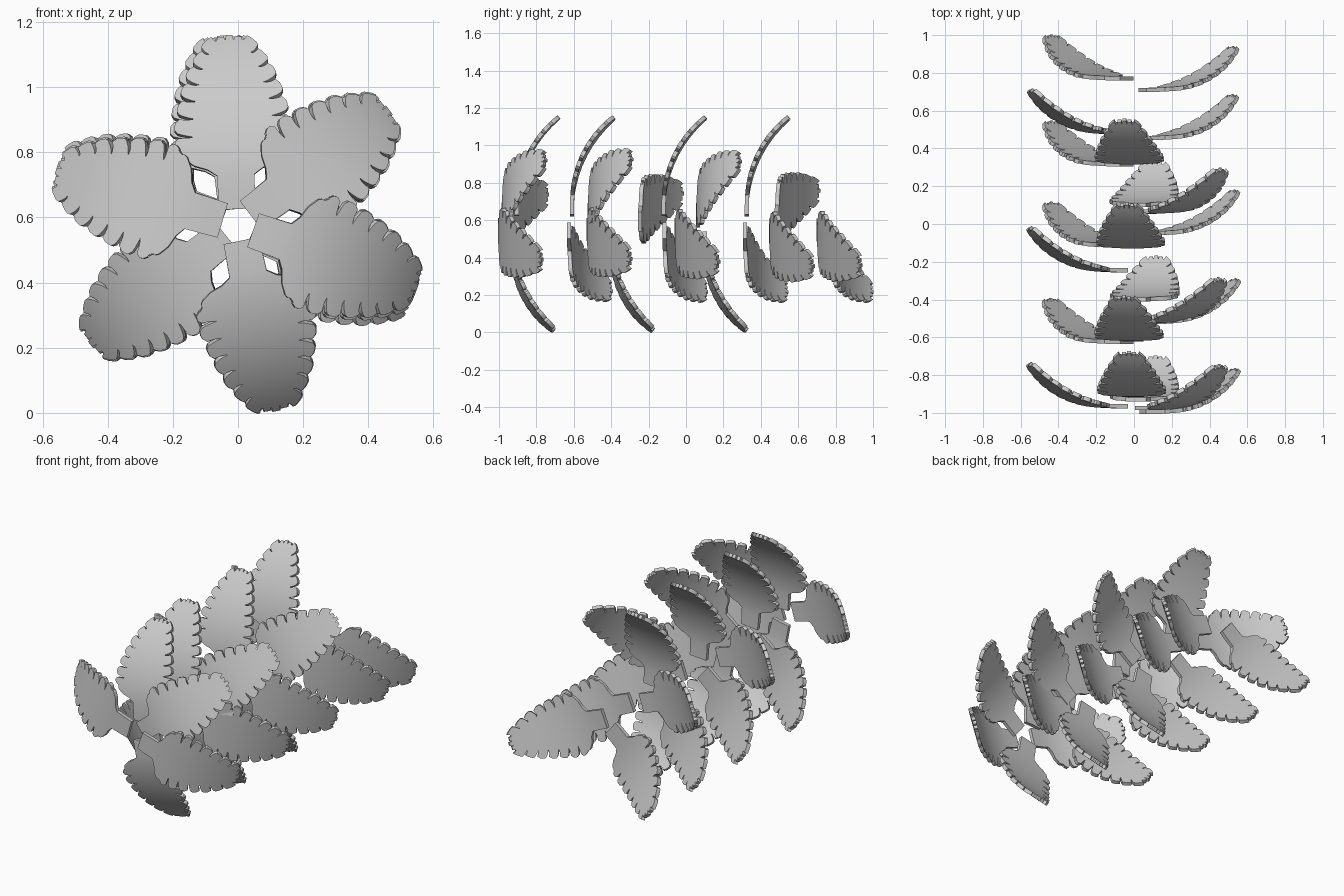
import bpy, bmesh, math, random
from mathutils import Matrix, Vector

if "Cube" in bpy.data.objects:
    bpy.data.objects.remove(bpy.data.objects["Cube"])

random.seed(4)
R, PHI = 0.612, 0.876          # bend radius and angle of a leaf
CENTRE_Z = 0.577

# half width of the leaf along its length (u: 0 stem .. 1 tip)
WIDTH = [(-0.1, .055), (.10, .058), (.135, .085), (.16, .125), (.20, .155), (.28, .178),
         (.38, .176), (.54, .158), (.72, .128), (.87, .088), (.96, .06), (1.0, .045)]


def width(u):
    for (a, wa), (b, wb) in zip(WIDTH, WIDTH[1:]):
        if u <= b:
            return wa + (wb - wa) * (u - a) / (b - a)
    return WIDTH[-1][1]


def core(u):
    # solid middle of the blade, inside the slits
    k = 1 - .30 * min(1, max(0, (u - .22) / .1))
    return width(u) * k


def place(u, t):
    # leaf space: x across, y bend, z outward
    if u < 0:
        return Vector((t, 0, .10 + R * PHI * u))
    return Vector((t, R * (1 - math.cos(u * PHI)), .10 + R * math.sin(u * PHI)))


def patch(bm, func, n, m):
    g = [[bm.verts.new(func(i / n, j / m)) for j in range(m + 1)] for i in range(n + 1)]
    for i in range(n):
        for j in range(m):
            bm.faces.new((g[i][j], g[i][j + 1], g[i + 1][j + 1], g[i + 1][j]))


def make_leaf_mesh():
    bm = bmesh.new()
    lobes = 7
    edges = [.22 + .75 * i / lobes for i in range(lobes + 1)]
    # stem and blade middle, rows matched to the lobes
    rows = [-.095, 0, .10, .12, .135, .147, .16, .18, .20, .22]
    for a, b in zip(edges, edges[1:]):
        rows += [a + (b - a) * k / 4 for k in range(1, 5)]
    for a, b in zip(rows, rows[1:]):
        patch(bm, lambda p, q: place(a + (b - a) * p, core(a + (b - a) * p) * (2 * q - 1)), 1, 6)
    # lobes along both edges, separated by slits
    for side in (-1, 1):
        for i, (a, b) in enumerate(zip(edges, edges[1:])):
            lean = .005 + .05 * i / lobes

            def lobe(v, f):
                u0 = a + (b - a) * v
                u = a + (b - a) * (.5 + (v - .5) * (1 - .20 * f ** .7)) + lean * f * f
                outer = width(u0) * (1.03 - .06 * (2 * v - 1) ** 4)
                return place(u, side * (core(u0) + (outer - core(u0)) * f))
            patch(bm, lobe, 4, 3)
    # three small lobes at the tip
    w = core(edges[-1])
    for k in (-1, 0, 1):
        patch(bm, lambda p, q: place(.97 + (.045 - .015 * abs(k)) * p,
              w * (k * 2 / 3 + (2 * q - 1) / 3 * (1 - .25 * p))), 2, 2)
    bmesh.ops.remove_doubles(bm, verts=bm.verts, dist=.0004)
    bmesh.ops.recalc_face_normals(bm, faces=bm.faces)
    me = bpy.data.meshes.new("leaf")
    bm.to_mesh(me)
    bm.free()
    return me


leaf_mesh = make_leaf_mesh()

# columns of leaves: direction in front view and the y of each tip
COLUMNS = {
    "upper_right": (36, [-.75, -.29, .29]),
    "right": (-21, [-.77, -.295, .175, .68, .935]),
    "top": (94, [-.68, -.385, .105, .55]),
    "bottom": (-80, [-.705, -.175, .325]),
    "lower_left": (221, [-.40, .11, .54, .995]),
    "upper_left": (162, [-.74, -.02, .71]),
}

for name, (angle, tips) in COLUMNS.items():
    for i, y in enumerate(tips):
        ob = bpy.data.objects.new(f"leaf_{name}_{i + 1}", leaf_mesh.copy())
        bpy.context.collection.objects.link(ob)
        turn = math.radians(90 - angle + random.uniform(-2.5, 2.5))
        ob.matrix_world = Matrix.Translation((0, y - .225, CENTRE_Z)) @ Matrix.Rotation(turn, 4, 'Y')
        mod = ob.modifiers.new("thickness", 'SOLIDIFY')
        mod.thickness = .022
        mod.offset = 0
        bpy.ops.object.select_all(action='DESELECT')
        ob.select_set(True)
        bpy.context.view_layer.objects.active = ob
        bpy.ops.object.modifier_apply(modifier=mod.name)
        bpy.ops.object.shade_smooth_by_angle(angle=math.radians(35))
